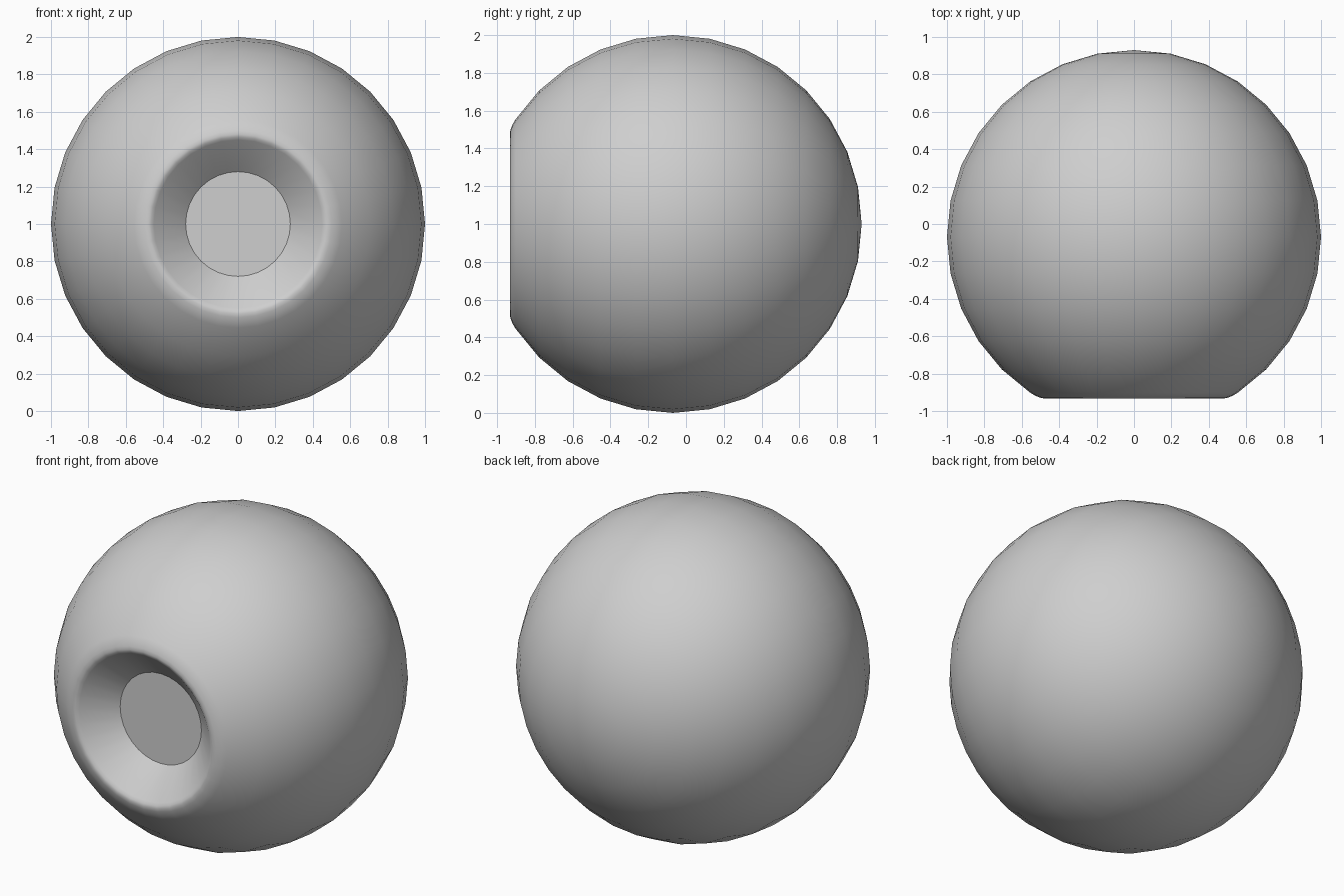
import bpy, bmesh, math

if "Cube" in bpy.data.objects:
    bpy.data.objects.remove(bpy.data.objects["Cube"])

SEG = 32
CENTRE_Y, CENTRE_Z = -0.07, 1.0

# Profile as (radius, distance forward of the sphere centre), from back pole to dish centre
profile = [(math.sin(math.pi * i / 16), -math.cos(math.pi * i / 16)) for i in range(14)]
# Soft rim, sloping wall and flat floor of the dish
profile += [(0.53, 0.847), (0.50, 0.859), (0.48, 0.863), (0.465, 0.859),
            (0.45, 0.848), (0.28, 0.69), (0.0, 0.69)]

# Turn the profile around the front-back axis
bm = bmesh.new()
rings = []
for r, d in profile:
    y = CENTRE_Y - d
    if r < 1e-6:
        rings.append([bm.verts.new((0, y, CENTRE_Z))] * SEG)
    else:
        rings.append([bm.verts.new((r * math.cos(2 * math.pi * k / SEG), y,
                                    CENTRE_Z + r * math.sin(2 * math.pi * k / SEG)))
                      for k in range(SEG)])
for a, b in zip(rings, rings[1:]):
    for k in range(SEG):
        n = (k + 1) % SEG
        corners = list(dict.fromkeys([a[k], a[n], b[n], b[k]]))
        bm.faces.new(corners)
bmesh.ops.recalc_face_normals(bm, faces=bm.faces[:])

mesh = bpy.data.meshes.new("dished_sphere")
bm.to_mesh(mesh)
bm.free()

# Single grey colour
grey = bpy.data.materials.new("light grey")
grey.diffuse_color = (0.62, 0.62, 0.62, 1)
grey.use_nodes = True
grey.node_tree.nodes["Principled BSDF"].inputs["Base Color"].default_value = grey.diffuse_color
mesh.materials.append(grey)

sphere = bpy.data.objects.new("dished_sphere", mesh)
bpy.context.collection.objects.link(sphere)

# Smooth everywhere except the floor edge of the dish
bpy.context.view_layer.objects.active = sphere
sphere.select_set(True)
bpy.ops.object.shade_smooth_by_angle(angle=math.radians(35))
